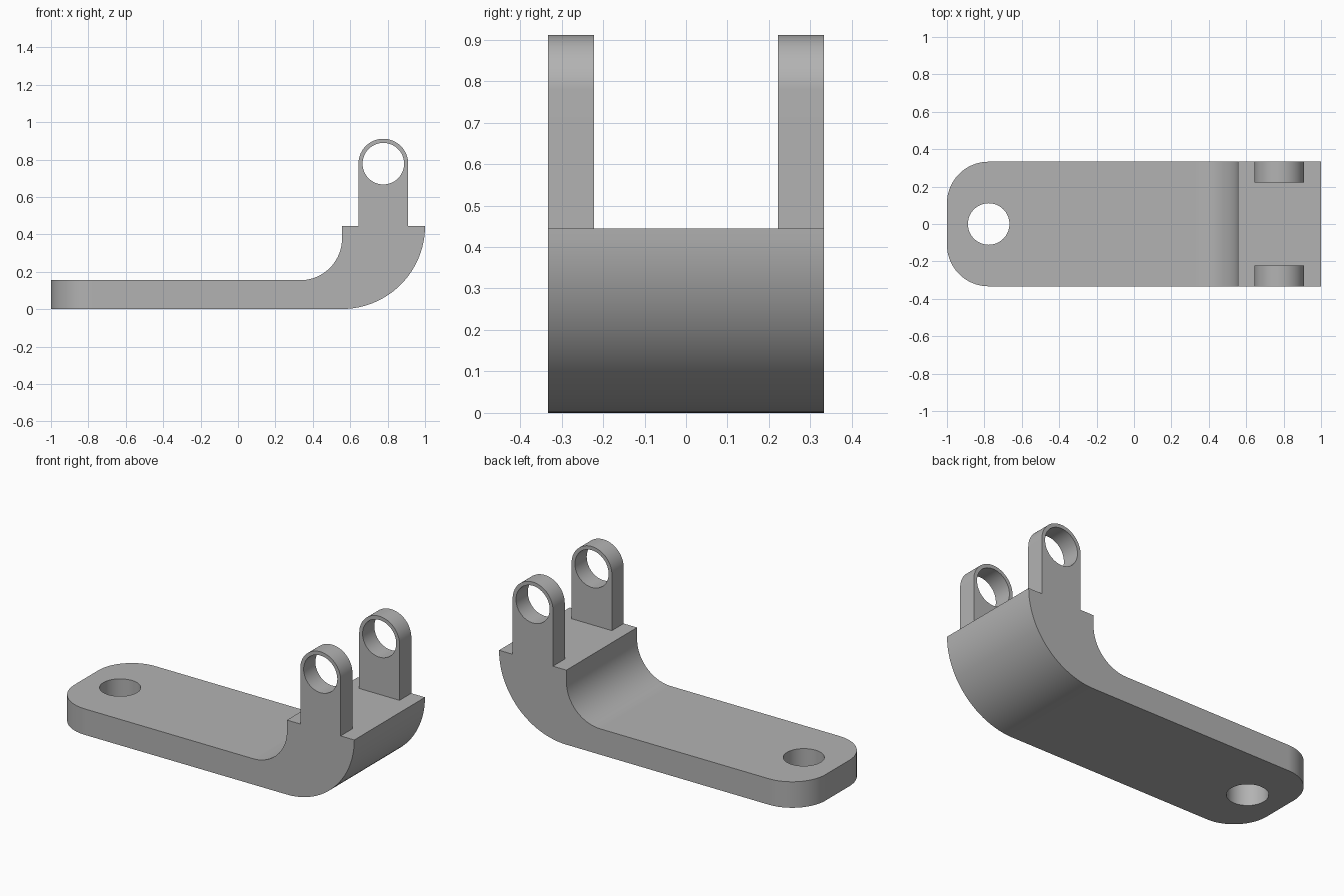
import bpy
import bmesh
from math import sin, cos, radians
from mathutils import Vector

cube = bpy.data.objects.get("Cube")
if cube:
    bpy.data.objects.remove(cube, do_unlink=True)

HALF_W = 0.333      # half the bracket width
TOP = 0.445         # height of the shoulder
THICK = 0.155       # plate thickness
BORE = 0.111        # radius of all holes
HOLE_X = 0.777      # distance of both hole axes from the middle
LUG_R = 0.133
LUG_Z = 0.778

steel = bpy.data.materials.new("plain grey")
steel.use_nodes = True
grey = (0.45, 0.45, 0.45, 1)
steel.diffuse_color = grey
steel.node_tree.nodes["Principled BSDF"].inputs["Base Color"].default_value = grey


def arc(cx, cy, r, start, end, steps=24):
    """Points along a circular arc, angles in degrees."""
    angles = [radians(start + (end - start) * i / steps) for i in range(steps + 1)]
    return [(cx + r * cos(a), cy + r * sin(a)) for a in angles]


def prism(name, points, low, high, along):
    """Extrude a closed 2D outline along y (points are x, z) or z (points are x, y)."""
    def place(p, d):
        return (p[0], d, p[1]) if along == "y" else (p[0], p[1], d)
    bm = bmesh.new()
    face = bm.faces.new([bm.verts.new(place(p, low)) for p in points])
    ext = bmesh.ops.extrude_face_region(bm, geom=[face])
    moved = [v for v in ext["geom"] if isinstance(v, bmesh.types.BMVert)]
    shift = Vector(place((0, 0), high - low))
    bmesh.ops.translate(bm, verts=moved, vec=shift)
    bmesh.ops.recalc_face_normals(bm, faces=bm.faces)
    mesh = bpy.data.meshes.new(name)
    bm.to_mesh(mesh)
    bm.free()
    mesh.materials.append(steel)
    obj = bpy.data.objects.new(name, mesh)
    bpy.context.collection.objects.link(obj)
    return obj


def carve(target, cutter, operation="DIFFERENCE"):
    """Apply a boolean and discard the cutter."""
    cutter.hide_render = True
    mod = target.modifiers.new("carve", "BOOLEAN")
    mod.operation = operation
    mod.solver = "EXACT"
    mod.object = cutter
    bpy.context.view_layer.objects.active = target
    bpy.ops.object.modifier_apply(modifier=mod.name)
    bpy.data.objects.remove(cutter, do_unlink=True)


# Side outline: plate, curved elbow and upright lug
side = [(-1, 0)]
side += arc(0.556, TOP, 0.444, -90, 0)
side += [(HOLE_X + LUG_R, TOP)]
side += arc(HOLE_X, LUG_Z, LUG_R, 0, 180, 36)
side += [(HOLE_X - LUG_R, TOP), (0.556, TOP)]
side += arc(0.333, THICK + 0.223, 0.223, 0, -90)
side += [(-1, THICK)]
bracket = prism("bracket", side, -0.4, 0.4, "y")

# Plan outline with two rounded corners at the plate end
corner = 0.222
inset = HALF_W - corner
plan = [(1.1, -HALF_W), (1.1, HALF_W)]
plan += arc(-1 + corner, inset, corner, 90, 180)
plan += arc(-1 + corner, -inset, corner, 180, 270)
carve(bracket, prism("plan_trim", plan, -0.1, 1.1, "z"), "INTERSECT")

# Slot that separates the two lugs
slot = [(0.6, TOP), (0.95, TOP), (0.95, 1), (0.6, 1)]
carve(bracket, prism("lug_slot", slot, -0.222, 0.222, "y"))

# Pin bore through the lugs and mounting hole through the plate
carve(bracket, prism("pin_bore", arc(HOLE_X, LUG_Z, BORE, 0, 360, 64)[:-1], -0.5, 0.5, "y"))
carve(bracket, prism("mounting_hole", arc(-HOLE_X, 0, BORE, 0, 360, 64)[:-1], -0.1, 0.3, "z"))

# Smooth curves with crisp edges
bpy.ops.object.select_all(action="DESELECT")
bracket.select_set(True)
bpy.context.view_layer.objects.active = bracket
bpy.ops.object.shade_smooth_by_angle(angle=radians(30))
weighted = bracket.modifiers.new("even shading", "WEIGHTED_NORMAL")
weighted.keep_sharp = True
